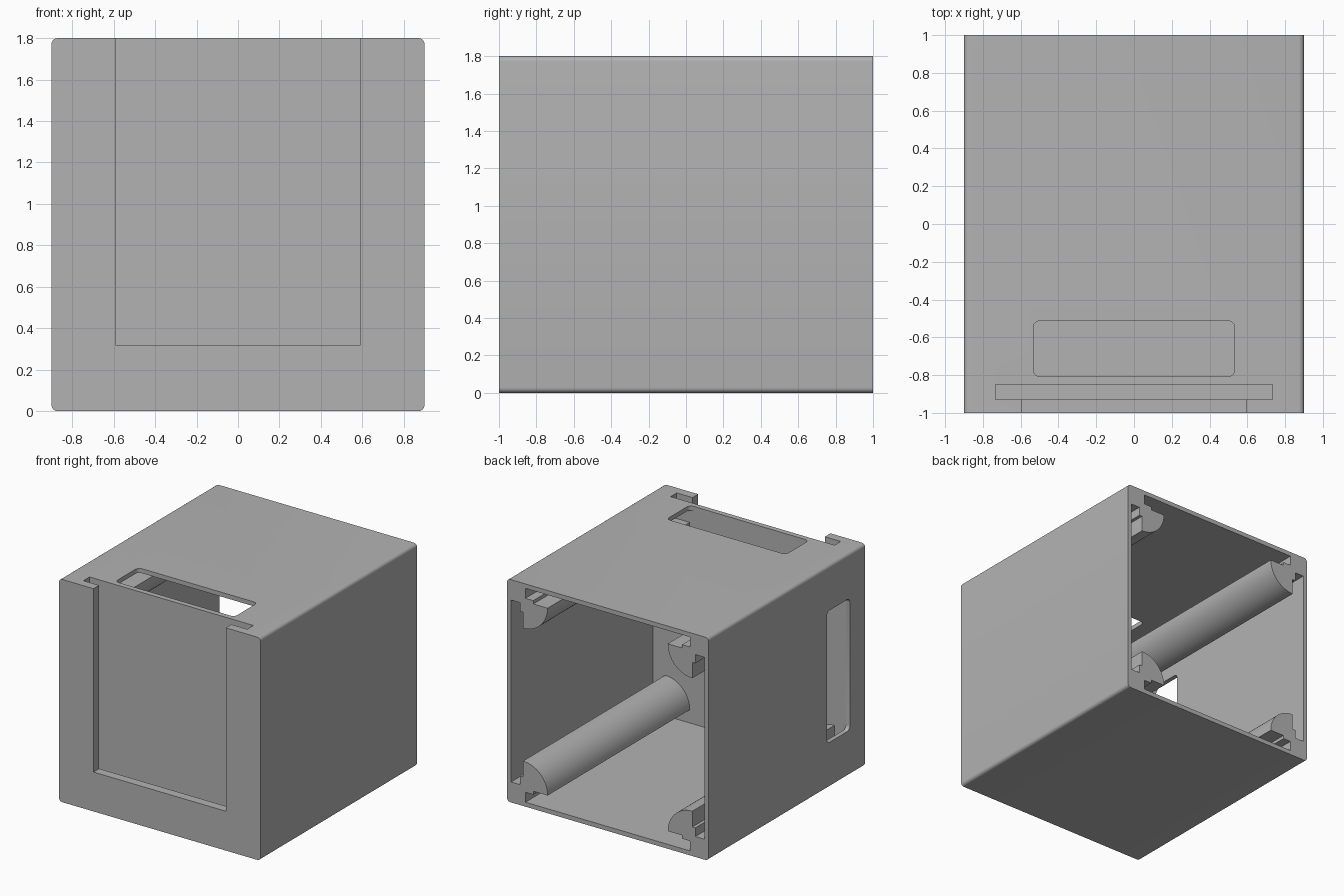
import bpy
import bmesh
from math import sin, cos, pi
from mathutils import Vector, Matrix

cube = bpy.data.objects.get("Cube")
if cube:
    bpy.data.objects.remove(cube, do_unlink=True)

HALF = 0.9          # half of the width and height
WALL = 0.036
FRONT_INNER = -0.815


def material(name, rgb):
    mat = bpy.data.materials.new(name)
    mat.use_nodes = True
    mat.diffuse_color = (*rgb, 1)
    mat.node_tree.nodes["Principled BSDF"].inputs["Base Color"].default_value = (*rgb, 1)
    return mat


grey = material("plain grey", (0.45, 0.45, 0.45))


def prism(name, points, depth):
    """Extrude a closed loop of 3D points along the depth vector."""
    bm = bmesh.new()
    face = bm.faces.new([bm.verts.new(p) for p in points])
    moved = bmesh.ops.extrude_face_region(bm, geom=[face])["geom"]
    bmesh.ops.translate(bm, vec=depth, verts=[v for v in moved if isinstance(v, bmesh.types.BMVert)])
    bmesh.ops.recalc_face_normals(bm, faces=bm.faces)
    mesh = bpy.data.meshes.new(name)
    bm.to_mesh(mesh)
    bm.free()
    mesh.materials.append(grey)
    obj = bpy.data.objects.new(name, mesh)
    bpy.context.collection.objects.link(obj)
    return obj


def rounded(half_a, half_b, radius, steps=6):
    """Outline of a rounded rectangle, as 2D points."""
    corners = [(1, 1), (-1, 1), (-1, -1), (1, -1)]
    return [(sa * (half_a - radius) + radius * cos((q + i / steps) * pi / 2),
             sb * (half_b - radius) + radius * sin((q + i / steps) * pi / 2))
            for q, (sa, sb) in enumerate(corners) for i in range(steps + 1)]


def box(name, low, high):
    (x0, y0, z0), (x1, y1, z1) = low, high
    return prism(name, [(x0, y0, z0), (x1, y0, z0), (x1, y1, z0), (x0, y1, z0)], Vector((0, 0, z1 - z0)))


# Housing block with softened long edges
housing = prism("housing", [(a, -1, HALF + b) for a, b in rounded(HALF, HALF, 0.028)], Vector((0, 2, 0)))

# Cavity outline: each corner leaves a quarter-round post with stepped keyways
PIVOT, RADIUS = 0.143, 0.22
steps = [(WALL, 0.165), (0.116, 0.165), (0.116, 0.235), (PIVOT, 0.235)]
arc = [(PIVOT + RADIUS * sin(t), PIVOT + RADIUS * cos(t)) for t in [i * pi / 32 for i in range(17)]]
corner = steps + arc + [(v, u) for u, v in reversed(steps)]
outline = []
for quarter in range(4):
    turn = Matrix.Rotation(quarter * pi / 2, 2)
    outline += [turn @ Vector((u - HALF, v - HALF)) for u, v in corner]
cutters = [prism("cavity_cutter", [(p.x, FRONT_INNER, HALF + p.y) for p in outline], Vector((0, 2, 0)))]

# Sliding-panel groove in the front, open at the top
cutters.append(box("groove_cutter", (-0.733, -0.928, 0.18), (0.733, -0.85, 2)))
cutters.append(box("front_opening_cutter", (-0.592, -1.1, 0.318), (0.592, -0.9, 2.1)))

# Rounded windows in the top and in one side
window = rounded(0.533, 0.147, 0.035)
cutters.append(prism("top_window_cutter", [(a, b - 0.66, 1.7) for a, b in window], Vector((0, 0, 0.2))))
cutters.append(prism("side_window_cutter", [(-1, b - 0.66, HALF + a) for a, b in window], Vector((0.2, 0, 0))))

for cutter in cutters:
    cutter.hide_render = True
    cutter.hide_viewport = True
    mod = housing.modifiers.new(cutter.name, 'BOOLEAN')
    mod.operation = 'DIFFERENCE'
    mod.solver = 'EXACT'
    mod.object = cutter

# Apply the cuts and remove the helpers
bpy.context.view_layer.update()
graph = bpy.context.evaluated_depsgraph_get()
result = bpy.data.meshes.new_from_object(housing.evaluated_get(graph))
housing.modifiers.clear()
housing.data = result
for cutter in cutters:
    bpy.data.objects.remove(cutter, do_unlink=True)

# Smooth rounds, crisp edges
bpy.ops.object.select_all(action='DESELECT')
housing.select_set(True)
bpy.context.view_layer.objects.active = housing
bpy.ops.object.shade_smooth_by_angle(angle=pi / 6)
